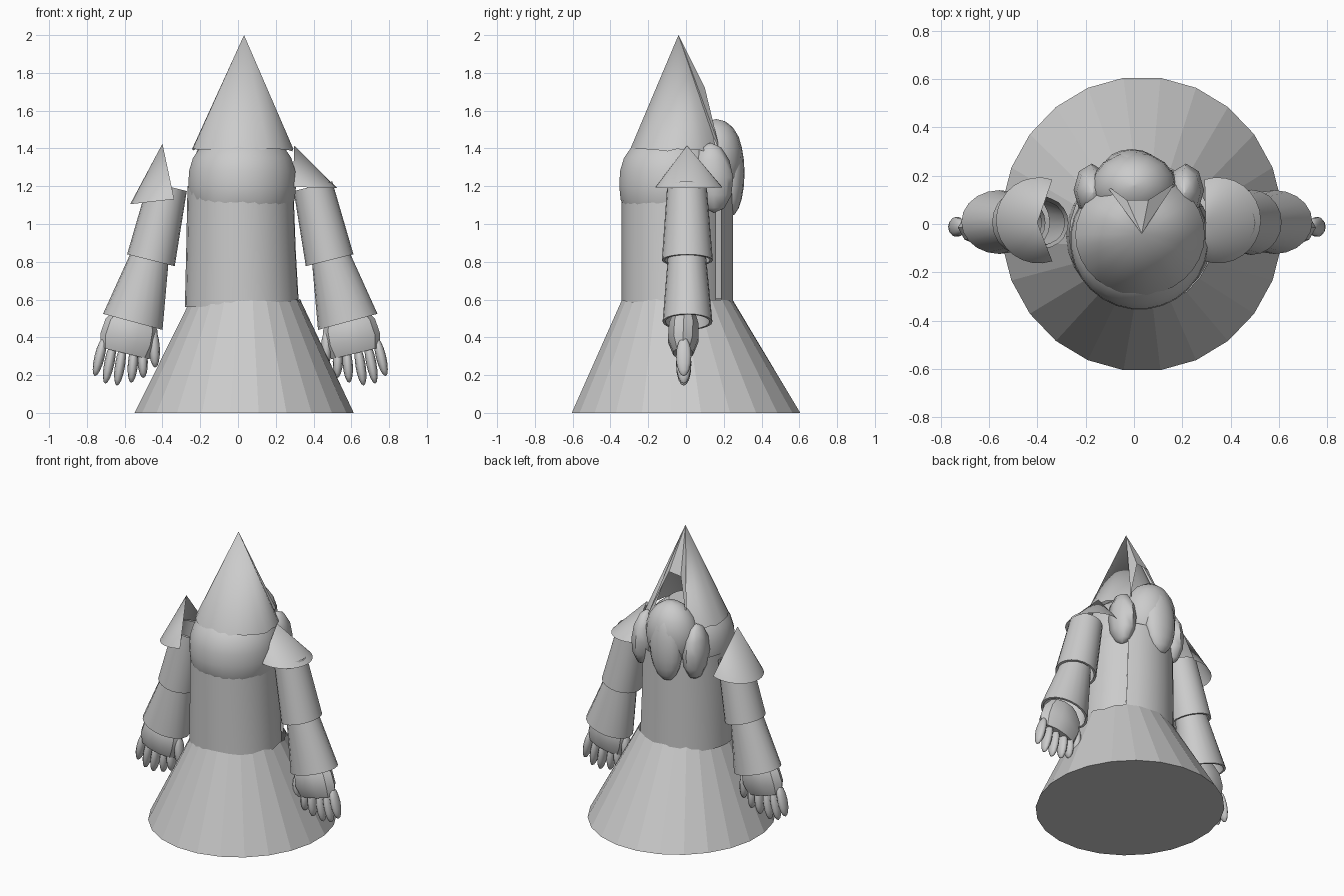
import bpy, math, random
from mathutils import Vector

if "Cube" in bpy.data.objects:
    bpy.data.objects.remove(bpy.data.objects["Cube"])

random.seed(4)
TAU = 2 * math.pi
MID = 0.012          # mirror plane of the two arms
grey = bpy.data.materials.new("plain grey")
grey.diffuse_color = (0.6, 0.6, 0.6, 1)
grey.use_nodes = True
grey.node_tree.nodes["Principled BSDF"].inputs["Base Color"].default_value = grey.diffuse_color


def make(name, verts, faces, smooth=35):
    me = bpy.data.meshes.new(name)
    me.from_pydata([tuple(v) for v in verts], [], faces)
    me.materials.append(grey)
    ob = bpy.data.objects.new(name, me)
    bpy.context.collection.objects.link(ob)
    bpy.context.view_layer.objects.active = ob
    for o in bpy.context.selected_objects:
        o.select_set(False)
    ob.select_set(True)
    if smooth:
        bpy.ops.object.shade_smooth_by_angle(angle=math.radians(smooth))
    return ob


def loft(name, rings, cap_start=False, cap_end=False, smooth=35):
    n = len(rings[0])
    verts = [p for r in rings for p in r]
    faces = [(k * n + i, k * n + (i + 1) % n, (k + 1) * n + (i + 1) % n, (k + 1) * n + i)
             for k in range(len(rings) - 1) for i in range(n)]
    if cap_start:
        faces.append(tuple(reversed(range(n))))
    if cap_end:
        faces.append(tuple(range(len(verts) - n, len(verts))))
    return make(name, verts, faces, smooth)


def ring(x, y, z, rx, ry, n=24, jag=0.0):
    return [(x + rx * math.cos(TAU * (i + .5) / n), y + ry * math.sin(TAU * (i + .5) / n),
             z + random.uniform(-jag, jag)) for i in range(n)]


def tilted_ring(c, axis, rx, ry, n=20):
    # ring across a direction lying in the x-z plane
    d = Vector((axis[0], 0, axis[1])).normalized()
    u = Vector((-d.z, 0, d.x))
    return [Vector(c) + u * rx * math.cos(TAU * i / n) + Vector((0, ry * math.sin(TAU * i / n), 0))
            for i in range(n)]


def ellipsoid(name, a, b, r, ry=None, n=12, m=8):
    # ellipsoid stretched between two end points
    a, b = Vector(a), Vector(b)
    ry = ry or r
    rings = []
    for k in range(m + 1):
        t = math.pi * k / m
        s = max(math.sin(t), 0.02)
        c = a.lerp(b, (1 - math.cos(t)) / 2)
        rings.append(tilted_ring(c, (b.x - a.x, b.z - a.z), r * s, ry * s, n))
    return loft(name, rings, True, True, 60)


# robe skirt
loft("skirt", [ring(.033, 0, 0, .585, .61), ring(.04, -.045, .595, .29, .297, jag=.012)], True, smooth=0)

# body tube with an overlapping seam at the back
n = 28
outer = []
for z, rx, cx in ((.56, .3, .03), (.85, .288, .025), (1.2, .278, .022)):
    row = []
    for i in range(n + 1):
        a = math.radians(52) + TAU * i / n
        g = .012 - .035 * (i / n) ** 4
        row.append((cx + (rx + g) * math.cos(a), -.048 + (.285 + g) * math.sin(a), z))
    outer.append(row)
make("body", sum(outer, []),
     [(k * (n + 1) + i, k * (n + 1) + i + 1, (k + 1) * (n + 1) + i + 1, (k + 1) * (n + 1) + i)
      for k in range(2) for i in range(n)])

# rounded hood round the head, ragged lower edge
prof = ((1.09, .262), (1.13, .28), (1.2, .287), (1.28, .283), (1.35, .262), (1.41, .22), (1.48, .13))
loft("hood", [ring(.022, -.068, z, r, r, 28, .012 if k == 0 else 0)
              for k, (z, r) in enumerate(prof)], False, True)

# pointed hat, open at the back
apex = (.032, -.04, 2.0)
rim = []
for deg in range(120, 421, 12):
    a = math.radians(deg)
    rim.append((.025 + .268 * math.cos(a), -.045 + .25 * math.sin(a), 1.392 + random.uniform(-.01, .01)))
rim = [(-.03, .1, 1.71)] + [(-.12, .165, 1.45)] + rim + [(.17, .17, 1.43)] + [(.06, .1, 1.72)]
make("hat", [apex] + rim, [(0, i, i + 1) for i in range(1, len(rim))] + [(0, len(rim), 1)], 30)

# hair bun, hanging tail and side locks at the back
ellipsoid("hair_bun", (0, .13, 1.1), (0, .16, 1.555), .18, .155, 16, 10)
ellipsoid("hair_tail", (-.02, .235, 1.04), (0, .235, 1.5), .115, .075, 16, 10)
for s in (-1, 1):
    ellipsoid("hair_lock", (.02 + s * .2, .15, 1.06), (.02 + s * .19, .13, 1.43), .075, .11, 8, 6)


for s, side in ((-1, "left"), (1, "right")):
    def P(x, z, y=0.0):
        return Vector((MID + s * x, y, z))

    # half cone shoulder guard, open toward the body
    tip = P(.345 if s > 0 else .412, 1.425, .005)
    cx, z0 = (.335, 1.195) if s > 0 else (.405, 1.125)
    arc = []
    for i in range(17):
        a = math.radians(-108 + 216 * i / 16)
        arc.append(P(cx + .178 * math.cos(a), z0 + (-.005 if s > 0 else -.02) * math.cos(a),
                     .015 + .178 * math.sin(a)))
    if s > 0:
        tip = P(.285, 1.415, .005)
    make(side + "_shoulder", [tip] + arc, [(0, i, i + 1) for i in range(1, 17)], 40)

    # two flared sleeves
    def sleeve(name, a, b, ra, rb, ya, yb, ax):
        loft(side + name, [tilted_ring(a, ax, ra, ya), tilted_ring(b, ax, rb, yb),
                           tilted_ring(b, ax, rb - .015, yb - .015),
                           tilted_ring(a, ax, ra - .015, ya - .015)])
    sleeve("_upper_sleeve", P(.385, 1.2, .005), P(.473, .808, .007), .105, .13, .105, .135, (s * .25, -1))
    sleeve("_lower_sleeve", P(.475, .84, .005), P(.569, .482, .008), .1, .163, .1, .132, (s * .27, -1))

    # hand block
    ax = (s * .24, -1)
    loft(side + "_hand", [tilted_ring(P(.563, .53, -.01), ax, .1, .06, 10),
                          tilted_ring(P(.575, .465, -.012), ax, .142, .082, 10),
                          tilted_ring(P(.595, .385, -.015), ax, .15, .085, 10),
                          tilted_ring(P(.61, .315, -.015), ax, .132, .055, 10)], True, True, 30)
    # four fingers, small finger and thumb
    for x0, z0, x1, z1 in ((.72, .38, .77, .195), (.67, .36, .715, .155), (.62, .34, .653, .145),
                           (.56, .34, .577, .16), (.52, .34, .513, .185)):
        ellipsoid(side + "_finger", P(x0, z0 + .02, -.012), P(x1, z1, -.012), .027, .042, 10, 8)
    ellipsoid(side + "_thumb", P(.462, .45, -.012), P(.45, .24, -.012), .03, .04, 10, 8)
